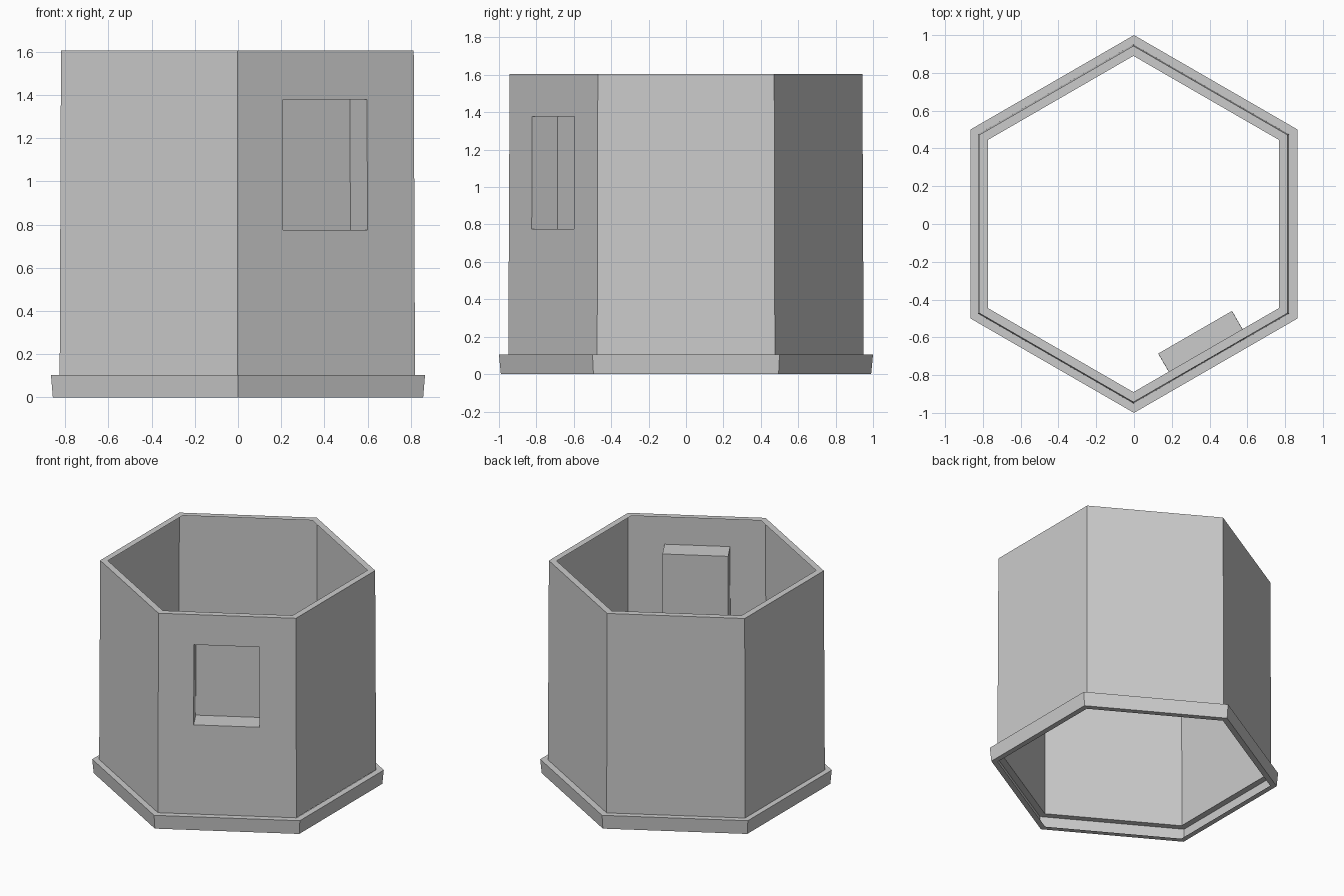
import bpy
from math import sin, cos, pi
from mathutils import Vector

if "Cube" in bpy.data.objects:
    bpy.data.objects.remove(bpy.data.objects["Cube"])

SHIFT = -0.003  # wall sits a hair left of the base


def make_object(name, verts, faces):
    mesh = bpy.data.meshes.new(name)
    mesh.from_pydata([tuple(v) for v in verts], [], faces)
    mesh.update()
    obj = bpy.data.objects.new(name, mesh)
    bpy.context.collection.objects.link(obj)
    return obj


def corner(r, z, i, dx=0.0):
    # corner 0 is the front one, counting anticlockwise from above
    a = -pi / 2 + i * pi / 3
    return Vector((r * cos(a) + dx, r * sin(a), z))


def opening_in(quad, u0, u1, v0, v1):
    """Four corners of a rectangular opening inside a quad."""
    a, b, c, d = quad

    def at(u, v):
        return a.lerp(b, u).lerp(d.lerp(c, u), v)
    return [at(u0, v0), at(u1, v0), at(u1, v1), at(u0, v1)]


def hex_shell(name, profile, dx=0.0, hole_segment=None, hole_uv=None):
    """Sweep an open (radius, z) profile round a hexagon as a thin shell.
    An optional opening is framed into side 0 of one profile segment."""
    n = len(profile)
    verts = [corner(r, z, i, dx) for i in range(6) for r, z in profile]
    faces, hole = [], None
    for i in range(6):
        j = (i + 1) % 6
        for k in range(n - 1):
            f = [i * n + k, j * n + k, j * n + k + 1, i * n + k + 1]
            if i == 0 and k == hole_segment:
                h = len(verts)
                hole = opening_in([verts[q] for q in f], *hole_uv)
                verts += hole
                for s in range(4):
                    t = (s + 1) % 4
                    faces.append([f[s], f[t], h + t, h + s])
            else:
                faces.append(f)
    make_object(name, verts, faces)
    return hole


# Base trim: bottom lip, flared side and top ledge
hex_shell("base_trim", [(0.945, 0), (0.99, 0), (1.0, 0.104), (0.948, 0.104)])

# Thin wall with a flat inward rim and a window opening
v0, v1 = (0.775 - 0.104) / 1.501, (1.378 - 0.104) / 1.501
opening = hex_shell(
    "wall", [(0.950, 0.104), (0.943, 1.605), (0.890, 1.605)],
    SHIFT, 0, (0.2575, 0.7346, v0, v1))

# Window niche: open-fronted box reaching into the interior
inward = Vector((-0.5, 0.866, 0)) * 0.158
back = [p + inward for p in opening]
sides = [[s, (s + 1) % 4, 4 + (s + 1) % 4, 4 + s] for s in range(4)]
make_object("window_niche", opening + back, sides + [[4, 5, 6, 7]])
